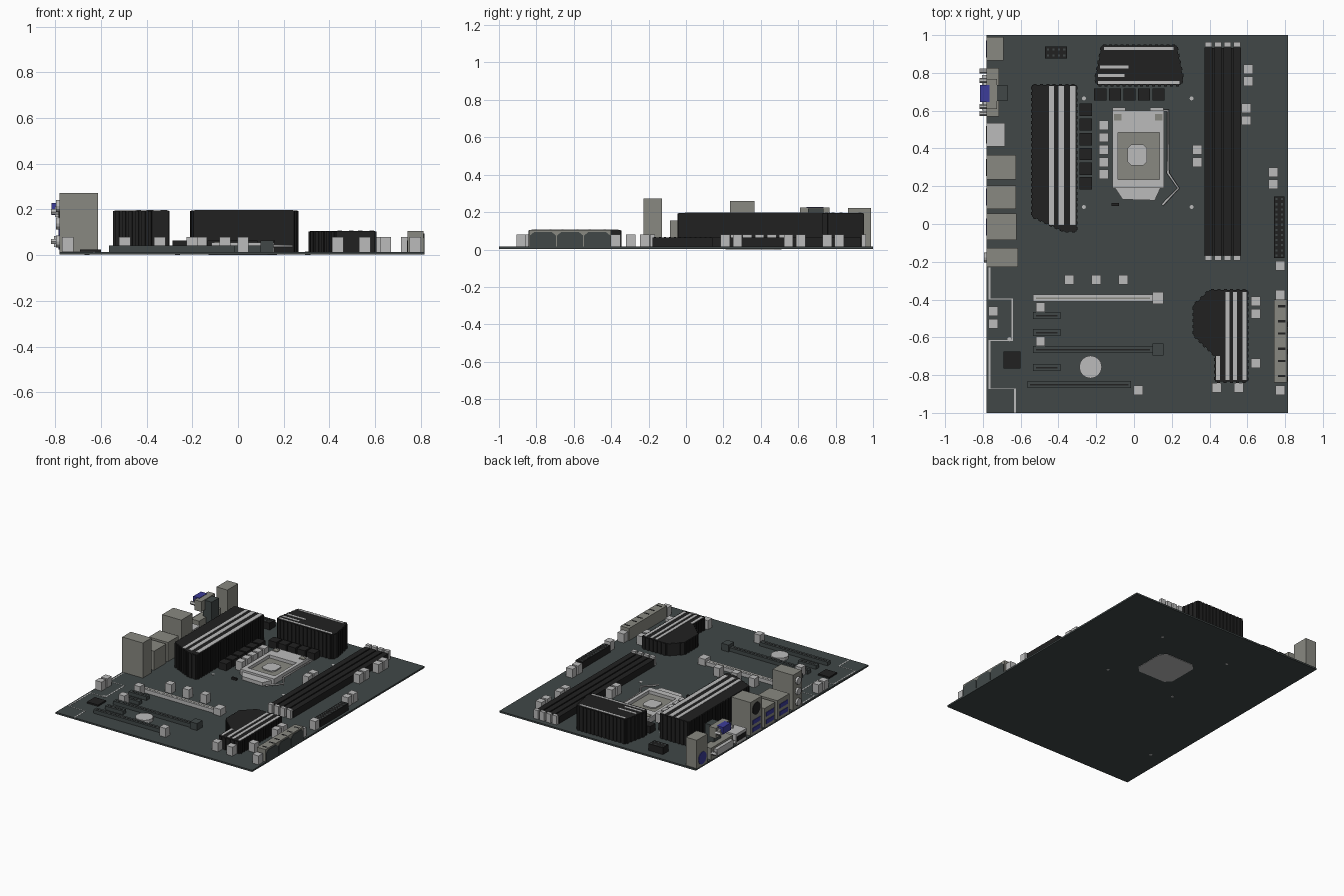
import bpy
import bmesh
from math import radians
from mathutils import Matrix, Vector

default_cube = bpy.data.objects.get("Cube")
if default_cube:
    bpy.data.objects.remove(default_cube, do_unlink=True)


def make_material(name, red, green, blue):
    material = bpy.data.materials.new(name)
    material.use_nodes = True
    material.diffuse_color = (red, green, blue, 1)
    shader = next(n for n in material.node_tree.nodes if n.type == "BSDF_PRINCIPLED")
    shader.inputs["Base Color"].default_value = (red, green, blue, 1)
    shader.inputs["Roughness"].default_value = 0.6
    return material


SLATE = make_material("slate board", .052, .064, .064)
BLACK = make_material("black plastic", .015, .015, .015)
LIGHT = make_material("light grey", .5, .5, .5)
BEIGE = make_material("warm grey metal", .25, .25, .22)
BLUE = make_material("port blue", .045, .045, .32)

LEFT, RIGHT, TOP = -.78, .815, .015


def finish(name, bm, material):
    mesh = bpy.data.meshes.new(name)
    bmesh.ops.recalc_face_normals(bm, faces=bm.faces[:])
    bm.to_mesh(mesh)
    bm.free()
    mesh.materials.append(material)
    obj = bpy.data.objects.new(name, mesh)
    bpy.context.collection.objects.link(obj)
    return obj


def add_box(bm, x0, x1, y0, y1, z0, z1, turn=0):
    centre = Vector((x0 + x1, y0 + y1, z0 + z1)) / 2
    size = Matrix.Diagonal((x1 - x0, y1 - y0, z1 - z0, 1))
    bmesh.ops.create_cube(bm, size=1, matrix=Matrix.Translation(centre) @ Matrix.Rotation(turn, 4, "Z") @ size)


def box(name, material, x, y, z1, z0=TOP):
    """Box from an x range, a y range and heights."""
    bm = bmesh.new()
    add_box(bm, *x, *y, z0, z1)
    return finish(name, bm, material)


def blocks(name, material, centres, width, depth, z1, z0=TOP):
    """Equal blocks joined in one object."""
    bm = bmesh.new()
    for x, y in centres:
        add_box(bm, x - width / 2, x + width / 2, y - depth / 2, y + depth / 2, z0, z1)
    return finish(name, bm, material)


def add_prism(bm, outline, z0, z1):
    face = bm.faces.new([bm.verts.new((x, y, z0)) for x, y in outline])
    top = bmesh.ops.extrude_face_region(bm, geom=[face])["geom"]
    bmesh.ops.translate(bm, vec=(0, 0, z1 - z0), verts=[v for v in top if isinstance(v, bmesh.types.BMVert)])


def prism(name, material, outline, z1, z0=TOP):
    bm = bmesh.new()
    add_prism(bm, outline, z0, z1)
    return finish(name, bm, material)


def chamfered(x0, x1, y0, y1, c):
    return [(x0 + c, y0), (x1 - c, y0), (x1, y0 + c), (x1, y1 - c),
            (x1 - c, y1), (x0 + c, y1), (x0, y1 - c), (x0, y0 + c)]


def disc(name, material, at, radius, depth, axis="Z", sides=16):
    bm = bmesh.new()
    turn = Matrix.Rotation(radians(90), 4, "Y") if axis == "X" else Matrix()
    bmesh.ops.create_cone(bm, cap_ends=True, segments=sides, radius1=radius, radius2=radius,
                          depth=depth, matrix=Matrix.Translation(at) @ turn)
    return finish(name, bm, material)


def heatsink(name, outline, height):
    """Solid core with upright ribs along every side."""
    bm = bmesh.new()
    add_prism(bm, outline, TOP, height)
    for a, b in zip(outline, outline[1:] + outline[:1]):
        a, b = Vector(a), Vector(b)
        count = int((b - a).length / .03)
        for i in range(count):
            p = a.lerp(b, (i + .5) / count)
            angle = (b - a).angle_signed(Vector((1, 0)))
            add_box(bm, p.x - .008, p.x + .008, p.y - .006, p.y + .006, TOP, height - .002, angle)
    return finish(name, bm, BLACK)


# Board, socket back plate and mounting holes
box("circuit_board", SLATE, (LEFT, RIGHT), (-1, 1), TOP, .003)
prism("socket_back_plate", LIGHT, chamfered(-.13, .17, .21, .51, .04), .004, 0)
for i, (x, y) in enumerate([(-.265, .665), (.305, .665), (-.265, .09), (.305, .09), (-.66, -.61)]):
    disc(f"mounting_hole_{i}", LIGHT, (x, y, .0095), .011, .015, sides=8)

# Printed border line along the lower left edge
path = [(-.765, -.23), (-.765, -.395), (-.645, -.395), (-.645, -.615),
        (-.765, -.615), (-.765, -.87), (-.63, -.87), (-.63, -1)]
bm = bmesh.new()
for (xa, ya), (xb, yb) in zip(path, path[1:]):
    add_box(bm, min(xa, xb) - .004, max(xa, xb) + .004, max(min(ya, yb) - .004, -1), max(ya, yb), TOP, TOP + .001)
finish("border_line", bm, LIGHT)

# Heatsinks with light inlays on top
heatsink("side_heatsink", [(-.54, .735), (-.54, .04), (-.37, -.04), (-.305, -.04), (-.305, .735)], .195)
for i, (x, w) in enumerate([(-.437, .025), (-.385, .03), (-.325, .03)]):
    box(f"side_inlay_{i}", LIGHT, (x - w / 2, x + w / 2), (-.005, .73), .197, .19)
heatsink("rear_heatsink", [(-.17, .945), (-.205, .77), (-.195, .735), (.245, .735), (.26, .77), (.225, .945)], .195)
for i, (x0, x1, y) in enumerate([(-.16, .21, .93), (-.18, -.03, .83), (-.19, -.05, .785), (-.19, .24, .75)]):
    box(f"rear_inlay_{i}", LIGHT, (x0, x1), (y - .008, y + .008), .197, .19)
heatsink("chipset_heatsink", [(.40, -.35), (.315, -.43), (.315, -.59), (.43, -.70), (.43, -.835),
                              (.60, -.835), (.60, -.35)], .105)
for i, (x, y1) in enumerate([(.445, -.7), (.495, -.36), (.535, -.36), (.585, -.36)]):
    box(f"chipset_inlay_{i}", LIGHT, (x - .01, x + .01), (-.825, y1), .107, .1)

# Power stage chokes
blocks("chokes_side", BLACK, [(-.255, .605 - .078 * i) for i in range(6)], .065, .065, .065)
blocks("chokes_rear", BLACK, [(-.178 + .077 * i, .685) for i in range(5)], .065, .065, .065)

# Processor socket
prism("socket_base", BEIGE, chamfered(-.105, .15, .2, .5, .02), .032)
prism("socket_centre", LIGHT, chamfered(-.035, .07, .31, .42, .02), .04)
for i, (x, y) in enumerate([((-.115, -.085), (.19, .6)), ((.135, .16), (.19, .6)),
                            ((-.085, .135), (.19, .235)), ((-.085, .135), (.485, .6))]):
    box(f"socket_frame_{i}", LIGHT, x, y, .055)
prism("socket_tongue", LIGHT, [(-.1, .19), (-.06, .13), (.11, .125), (.14, .19)], .04)
blocks("socket_hinges", BEIGE, [(-.085, .565), (.13, .565)], .04, .035, .06)
blocks("socket_hinge_tabs", LIGHT, [(-.08, .605), (.12, .605)], .07, .025, .045)
lever = bpy.data.curves.new("socket_lever", "CURVE")
lever.dimensions = "3D"
lever.bevel_depth = .007
lever.bevel_resolution = 1
spline = lever.splines.new("POLY")
points = [(.1, .6), (.18, .6), (.18, .27), (.235, .19), (.15, .1)]
spline.points.add(len(points) - 1)
for point, (x, y) in zip(spline.points, points):
    point.co = (x, y, .04, 1)
lever.materials.append(LIGHT)
bpy.context.collection.objects.link(bpy.data.objects.new("socket_lever", lever))
box("socket_marker", BLACK, (-.12, -.08), (.095, .11), .03)

# Memory slots with end clips
memory_x = [.395 + .05 * i for i in range(4)]
blocks("memory_slots", BLACK, [(x, .383) for x in memory_x], .042, 1.105, .065)
blocks("memory_slot_beds", BLACK, [(.47, .383)], .19, 1.1, .045)
for name, y in (("rear", .95), ("front", -.18)):
    blocks(f"memory_clips_{name}", LIGHT, [(x, y) for x in memory_x], .036, .026, .08)

# Power connectors
for name, x0, x1, y0, y1, columns, rows in (("main_power", .74, .797, -.18, .145, 2, 12),
                                            ("processor_power", -.47, -.355, .875, .94, 4, 2)):
    box(name, BLACK, (x0, x1), (y0, y1), .065)
    blocks(name + "_pins", SLATE, [(x0 + (x1 - x0) * (i + .5) / columns, y0 + (y1 - y0) * (j + .5) / rows)
                                   for i in range(columns) for j in range(rows)], .011, .011, .066, .06)


# Expansion slots
def expansion_slot(name, material, x0, x1, y, latch=False):
    box(name, material, (x0, x1), (y - .018, y + .018), .042)
    groove = LIGHT if material is SLATE else BEIGE
    box(name + "_groove", BLACK if groove is LIGHT else groove, (x0 + .015, x1 - .015), (y - .004, y + .004), .043, .04)
    if latch:
        box(name + "_latch", material, (.098, .155), (y - .032, y + .032), .065)


expansion_slot("graphics_slot", LIGHT, -.535, .1, -.392, True)
expansion_slot("second_long_slot", SLATE, -.535, .1, -.665, True)
expansion_slot("legacy_slot", SLATE, -.565, -.015, -.85)
for i, y in enumerate((-.485, -.575, -.76)):
    expansion_slot(f"short_slot_{i}", SLATE, -.535, -.39, y)

# Small headers: x, first y, count going down
headers = [(.605, .82, 2), (.595, .613, 2), (.335, .393, 2), (.737, .275, 2), (.775, -.22, 1),
           (.775, -.375, 1), (.645, -.41, 2), (.645, -.738, 1), (.775, -.88, 1), (.555, -.867, 1),
           (.437, -.867, 1), (.022, -.88, 1), (-.342, -.296, 1), (-.2, -.296, 1), (-.057, -.296, 1),
           (-.495, -.44, 1), (-.495, -.62, 1), (-.745, -.463, 2), (-.16, .523, 5)]
blocks("pin_headers", LIGHT, [(x, y - .065 * i) for x, y, n in headers for i in range(n)], .05, .05, .08)

# Battery and firmware chip
disc("battery", LIGHT, (-.23, -.757, .025), .06, .025)
box("firmware_chip", BLACK, (-.69, -.6), (-.765, -.675), .026)

# Drive connectors on the right edge
box("drive_connectors", BEIGE, (.742, RIGHT - .004), (-.84, -.4), .105)
for i in range(3):
    y = -.765 + .145 * i
    arch = prism(f"drive_port_{i}", SLATE, [(-.07, 0), (.07, 0), (.07, .06), (.045, .08), (-.045, .08), (-.07, .06)],
                 .004, 0)
    arch.matrix_world = Matrix(((0, 0, 1, RIGHT - .004), (1, 0, 0, y), (0, 1, 0, TOP), (0, 0, 0, 1)))
    blocks(f"drive_slits_{i}", BLACK, [(.782, y - .04), (.782, y + .04)], .04, .012, .106, .1)

# Rear panel port housings: y range, depth and height
for name, y0, y1, x1, height, material in (
        ("keyboard_port", .865, .99, -.692, .222, BEIGE), ("display_port", .41, .535, -.682, .09, LIGHT),
        ("optical_usb_port", .235, .365, -.625, .26, BEIGE), ("usb_port", .08, .205, -.625, .155, BEIGE),
        ("network_port", -.085, .055, -.622, .155, BEIGE), ("audio_port", -.228, -.128, -.613, .272, BEIGE)):
    box(name, material, (LEFT, x1), (y0, y1), height)
for name, y in (("optical", .3), ("middle", .142), ("lower", -.015)):
    for i, z in enumerate((.035, .09)):
        box(f"usb_{name}_{i}", BLUE, (LEFT - .004, LEFT), (y - .045, y + .045), z + .03, z)
disc("optical_jack", BLACK, (LEFT, .3, .195), .045, .008, "X")
box("display_opening", BLACK, (LEFT - .003, LEFT), (.425, .52), .07, .035)
disc("mouse_jack", BLUE, (LEFT, .927, .07), .045, .008, "X")
for i in range(3):
    disc(f"audio_jack_{i}", LIGHT, (LEFT - .005, -.178, .06 + .078 * i), .026, .02, "X", 12)

# Stacked monitor connectors
box("monitor_base", BEIGE, (LEFT, -.715), (.57, .825), .1)
box("monitor_spine", SLATE, (-.74, -.67), (.652, .735), .22)
box("monitor_upper", BEIGE, (LEFT, -.725), (.61, .768), .225, .15)
box("digital_shell", LIGHT, (-.805, LEFT), (.6, .79), .085, .035)
box("analog_shell", LIGHT, (-.8, LEFT), (.63, .75), .212, .168)
box("analog_plug", BLUE, (-.815, -.765), (.645, .735), .228, .176)
for i, (y, z) in enumerate([(.585, .06), (.81, .06), (.622, .19), (.76, .19)]):
    disc(f"monitor_screw_{i}", LIGHT, (-.797, y, z), .013, .04, "X", 6)
